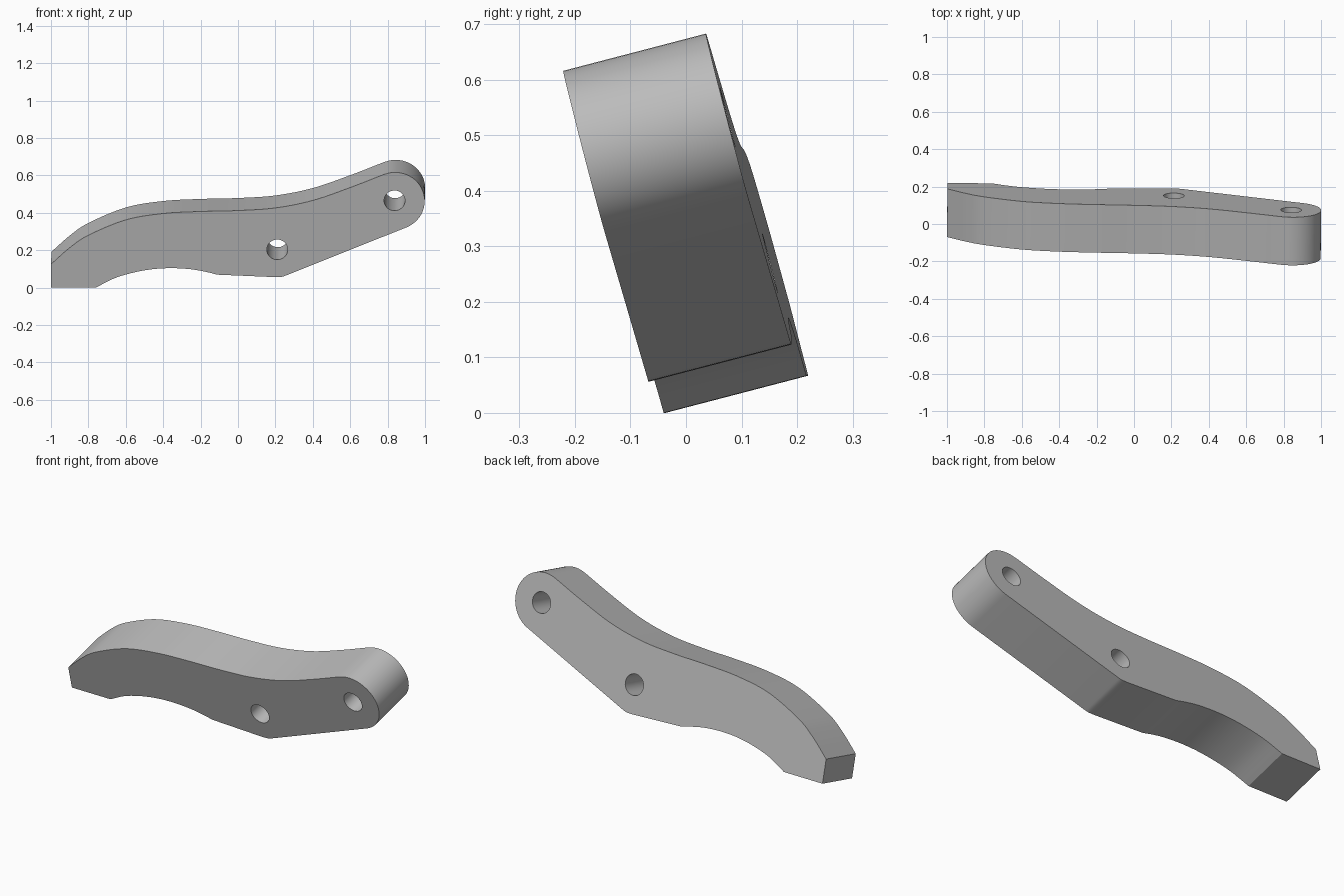
import bpy, bmesh, math
from mathutils import Vector

cube = bpy.data.objects.get("Cube")
if cube:
    bpy.data.objects.remove(cube, do_unlink=True)

TILT, SKEW, OFFSET = 0.26, 0.013, -0.05      # plane of the front face
DEPTH = Vector((0.003, 0.257, 0.067))        # thickness along the face normal
SQUASH = 0.967                               # height of a tilted circle
BOSS = (0.84, 0.463)
BOSS_RADIUS = 0.158


def spline(points, steps=8):
    """Smooth curve through the points."""
    pts = [Vector(p) for p in points]
    pts = [2 * pts[0] - pts[1]] + pts + [2 * pts[-1] - pts[-2]]
    out = []
    for a, b, c, d in zip(pts, pts[1:], pts[2:], pts[3:]):
        for i in range(steps):
            t = i / steps
            out.append(0.5 * (2 * b + (c - a) * t + (2 * a - 5 * b + 4 * c - d) * t ** 2
                              + (3 * b - a - 3 * c + d) * t ** 3))
    return out + [pts[-2]]


def arc(centre, radius, start, end, steps):
    """Arc that is round within the tilted plane."""
    angles = [math.radians(start + (end - start) * i / steps) for i in range(steps + 1)]
    return [Vector((centre[0] + radius * math.cos(a),
                    centre[1] + radius * SQUASH * math.sin(a))) for a in angles]


# Outline: curved top, round boss, straight underside, arched cut
top_edge = spline([(-1, 0.125), (-0.9, 0.213), (-0.8, 0.28), (-0.6, 0.362), (-0.4, 0.396),
                   (-0.2, 0.407), (0, 0.412), (0.2, 0.426), (0.4, 0.466), (0.6, 0.535),
                   (0.775, 0.603)])
boss = arc(BOSS, BOSS_RADIUS, 110, -67, 32)
heel = spline([(0.26, 0.066), (0.235, 0.058), (0.2, 0.056)], 4)
arch = spline([(-0.11, 0.069), (-0.18, 0.086), (-0.26, 0.099), (-0.36, 0.104),
               (-0.46, 0.098), (-0.56, 0.08), (-0.66, 0.05), (-0.76, 0)], 5)
outline = top_edge + boss + heel + arch + [Vector((-1, 0))]

# Bolt holes
holes = [arc(c, 0.056, 0, 348.75, 31) for c in ((0.837, 0.465), (0.21, 0.203))]

# Fill the face with its holes and give it thickness
bm = bmesh.new()
edges = []
for loop in [outline] + holes:
    verts = [bm.verts.new((p.x, OFFSET - TILT * p.y - SKEW * p.x, p.y)) for p in loop]
    edges += [bm.edges.new((v, verts[i - 1])) for i, v in enumerate(verts)]
bmesh.ops.triangle_fill(bm, edges=edges, use_beauty=True, normal=(SKEW, 1, TILT))
extruded = bmesh.ops.extrude_face_region(bm, geom=bm.faces[:], use_keep_orig=True)
bmesh.ops.translate(bm, vec=DEPTH,
                    verts=[g for g in extruded["geom"] if isinstance(g, bmesh.types.BMVert)])
bmesh.ops.recalc_face_normals(bm, faces=bm.faces[:])
mesh = bpy.data.meshes.new("lever_arm")
bm.to_mesh(mesh)
bm.free()
lever = bpy.data.objects.new("lever_arm", mesh)
bpy.context.collection.objects.link(lever)

# Plain grey
grey = bpy.data.materials.new("plain_grey")
grey.use_nodes = True
colour = (0.5, 0.5, 0.5, 1)
grey.diffuse_color = colour
grey.node_tree.nodes["Principled BSDF"].inputs["Base Color"].default_value = colour
mesh.materials.append(grey)

# Smooth rounded sides, crisp rims
bpy.ops.object.select_all(action="DESELECT")
lever.select_set(True)
bpy.context.view_layer.objects.active = lever
bpy.ops.object.shade_smooth_by_angle(angle=math.radians(20))
